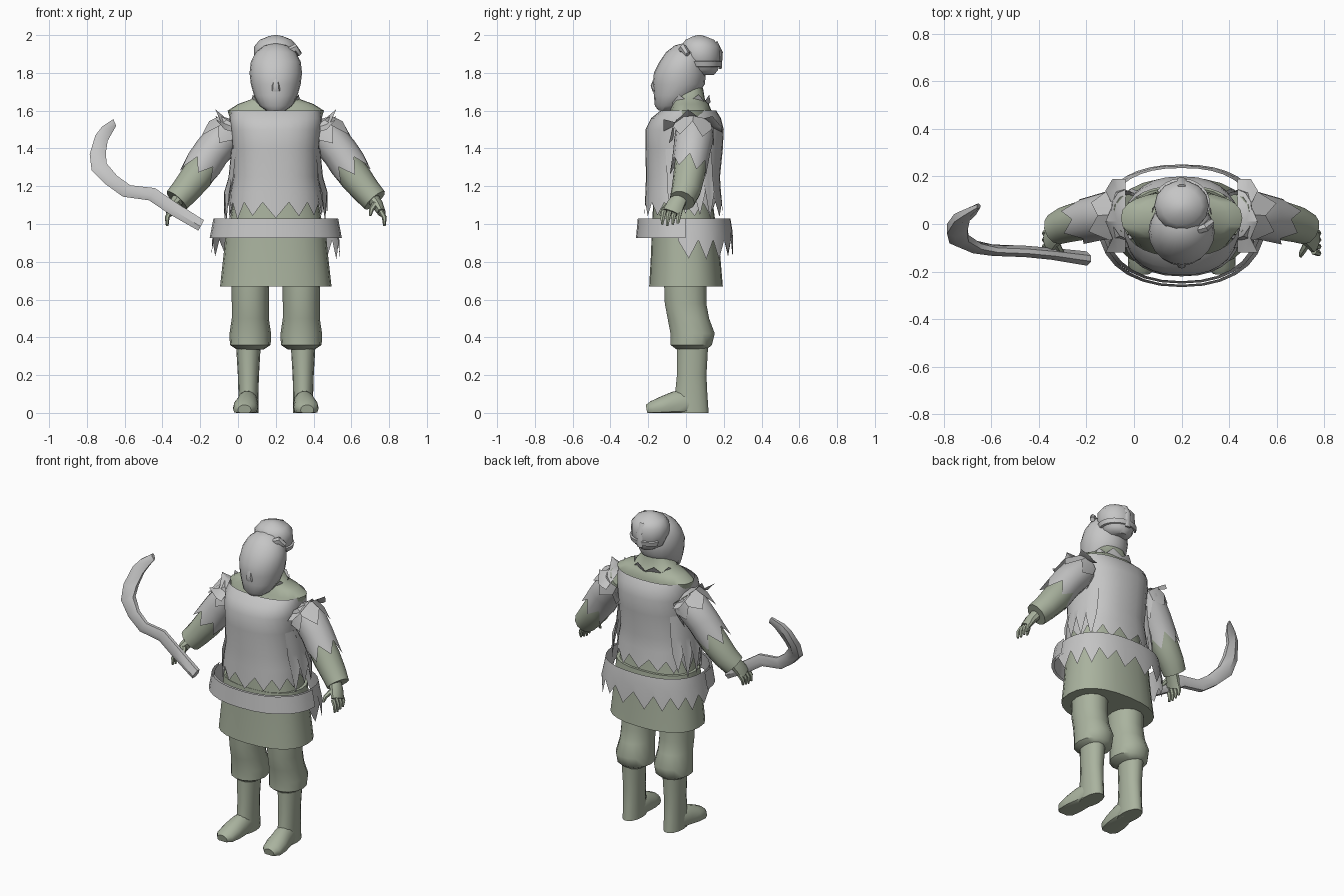
import bpy, bmesh, math, random
from mathutils import Vector

random.seed(4)
CX = 0.2  # the body's own centre line
TAU = 2 * math.pi


def material(name, rgb):
    m = bpy.data.materials.new(name)
    m.diffuse_color = (*rgb, 1)
    return m


GREY = material("light grey", (0.56, 0.56, 0.56))
GREEN = material("sage green", (0.40, 0.45, 0.345))


def grid(name, rows, mat, closed=True, caps=(False, False)):
    """Skin rows of points into one mesh."""
    bm = bmesh.new()
    vs = [[bm.verts.new(p) for p in r] for r in rows]
    n = len(rows[0])
    for a, b in zip(vs, vs[1:]):
        for i in range(n if closed else n - 1):
            j = (i + 1) % n
            bm.faces.new((a[i], a[j], b[j], b[i]))
    if caps[0]:
        bm.faces.new(vs[0])
    if caps[1]:
        bm.faces.new(vs[-1])
    bmesh.ops.recalc_face_normals(bm, faces=bm.faces)
    me = bpy.data.meshes.new(name)
    bm.to_mesh(me)
    bm.free()
    me.materials.append(mat)
    ob = bpy.data.objects.new(name, me)
    bpy.context.collection.objects.link(ob)
    return ob


def band(name, profile, mat, n=24, arc=(0, TAU), p=0.85, jag=0, cx=CX, caps=(False, False)):
    """Rings of (z, half width, front y, back y); the last may be ragged."""
    closed = arc[1] - arc[0] > 6.28
    m = n if closed else n + 1
    rows = []
    for k, (z, rx, yf, yb) in enumerate(profile):
        row = []
        for i in range(m):
            a = arc[0] + (arc[1] - arc[0]) * i / n
            c, s = math.cos(a), math.sin(a)
            x = math.copysign(abs(c) ** p, c) * rx
            y = (yb + yf) / 2 + math.copysign(abs(s) ** p, s) * (yb - yf) / 2
            dz = 0
            if jag and k == len(profile) - 1 and i % 2:
                dz = jag * random.uniform(0.75, 1.2)
            row.append((cx + x, y, z - dz))
        rows.append(row)
    return grid(name, rows, mat, closed, caps)


def tube(name, path, mat, n=12, jag=0, caps=(True, True), floor=False):
    """Path of (x, y, z, radius across, radius along y or z)."""
    pts = [Vector(q[:3]) for q in path]
    rows = []
    for k, q in enumerate(path):
        t = (pts[min(k + 1, len(pts) - 1)] - pts[max(k - 1, 0)]).normalized()
        ref = Vector((0, 0, 1)) if abs(t.y) > 0.8 else Vector((0, 1, 0))
        u = t.cross(ref).normalized()
        w = u.cross(t)
        row = []
        for i in range(n):
            a = TAU * i / n
            v = pts[k] + u * math.cos(a) * q[3] + w * math.sin(a) * q[4]
            if jag and k == len(path) - 1 and i % 2:
                v += t * jag * random.uniform(0.7, 1.3)
            if floor:
                v.z = max(v.z, 0)
            row.append(v)
        rows.append(row)
    return grid(name, rows, mat, True, caps)


# Green tunic body, shoulders and neck
band("tunic", [(0.98, .25, -.18, .16), (1.2, .21, -.17, .13), (1.45, .21, -.16, .15), (1.55, .24, -.11, .14),
               (1.6, .255, -.085, .135), (1.635, .2, -.075, .12), (1.66, .13, -.07, .1), (1.72, .085, -.06, .09)],
     GREEN)
band("skirt", [(1.02, .26, -.18, .17), (0.85, .275, -.185, .18), (0.67, .295, -.195, .195)], GREEN,
     caps=(True, True))

# Grey vest with a torn hem, loose tatters beside it
band("vest", [(1.6, .24, -.135, .16), (1.56, .245, -.185, .185), (1.5, .24, -.215, .2), (1.4, .23, -.215, .195),
              (1.25, .225, -.212, .18), (1.17, .24, -.215, .185), (1.115, .25, -.22, .195)], GREY, n=28, jag=.085)
for s, side in ((-1, "right"), (1, "left")):
    a0, a1 = (-.5, .75) if s > 0 else (math.pi - .75, math.pi + .5)
    band(side + "_tatters", [(1.4, .235, -.2, .19), (1.25, .25, -.19, .195), (1.17, .275, -.19, .205)], GREY,
         n=8, arc=(a0, a1), jag=.14)

# Stiff belt in front, ragged cloth behind
band("belt", [(1.03, .33, -.255, .25), (0.925, .35, -.265, .26)], GREY, n=14, arc=(math.pi, TAU), p=.9)
band("belt_inside", [(1.03, .315, -.24, .235), (0.925, .335, -.25, .245)], GREY, n=14, arc=(math.pi, TAU), p=.9)
band("back_cloth", [(1.03, .315, -.23, .235), (0.97, .325, -.235, .245), (0.915, .34, -.24, .25)], GREY,
     n=20, arc=(-.15, math.pi + .15), jag=.09)

# Torn collar
band("collar", [(1.625, .12, -.09, .11), (1.645, .13, -.1, .13)], GREY, n=16, jag=-.035)

# Head with a low nose
band("head", [(1.6, .05, -.145, -.06), (1.625, .085, -.165, -.01), (1.68, .115, -.17, .06), (1.74, .132, -.175, .1),
              (1.8, .139, -.17, .105), (1.86, .132, -.14, .1), (1.91, .105, -.105, .09), (1.945, .06, -.06, .06),
              (1.955, .02, -.02, .03)], GREY, n=20, p=1, caps=(True, True))
tube("nose", [(CX, -.155, 1.78, .012, .012), (CX, -.172, 1.73, .02, .015), (CX, -.165, 1.705, .024, .012)], GREY,
     n=8)

# Hair bun with its tie
band("hair_bun", [(1.79, .05, .03, .15), (1.815, .09, -.0, .172), (1.88, .115, -.03, .184), (1.94, .114, -.03, .182),
                  (1.975, .085, -.005, .15), (1.995, .035, .04, .1), (2.0, .008, .06, .08)], GREY,
     n=14, p=1, caps=(True, True))
band("hair_tie", [(1.83, .1, 0, .18), (1.833, .112, -.01, .186), (1.86, .12, -.025, .192),
                  (1.863, .108, -.02, .182)], GREY, n=14, p=1, arc=(-.6, 2.6))
tube("tie_knot", [(.26, -.03, 1.91, .02, .015), (.3, -.015, 1.93, .025, .02), (.325, .01, 1.9, .015, .015)], GREY,
     n=6)
tube("tie_strap", [(.2, .16, 1.965, .018, .008), (.2, .188, 1.91, .02, .008), (.2, .182, 1.82, .02, .008)], GREY,
     n=6)

for s, side in ((-1, "right"), (1, "left")):
    def X(d):
        return CX + s * d

    # Trouser leg gathered over the boot
    band(side + "_trouser", [(.72, .1, -.12, .11), (.58, .098, -.115, .11), (.5, .098, -.1, .125),
                             (.42, .11, -.085, .155), (.36, .108, -.085, .14), (.335, .07, -.05, .11)], GREEN,
         n=14, p=.95, cx=X(.135), caps=(True, True))
    # Boot shaft and foot
    band(side + "_boot_shaft", [(.37, .066, -.05, .12), (.2, .056, -.05, .11), (.1, .053, -.06, .115),
                                (.0, .053, -.07, .122)], GREEN, n=14, p=.95, cx=X(.145), caps=(True, True))
    tube(side + "_foot", [(X(.145), .06, .04, .04, .06), (X(.147), 0, .045, .054, .08),
                          (X(.152), -.06, .04, .06, .075), (X(.16), -.12, .03, .066, .06),
                          (X(.166), -.18, .02, .06, .043), (X(.166), -.208, .015, .035, .028)], GREEN, n=14,
         floor=True)
    # Arm with an open cuff, and a ragged sleeve over it
    tube(side + "_arm", [(X(.22), .04, 1.51, .085, .085), (X(.34), .03, 1.36, .083, .085),
                         (X(.42), .015, 1.25, .085, .083), (X(.48), 0, 1.175, .076, .078),
                         (X(.525), -.02, 1.125, .07, .068)], GREEN)
    tube(side + "_sleeve", [(X(.24), .045, 1.49, .09, .1), (X(.29), .04, 1.44, .098, .103),
                            (X(.34), .03, 1.38, .097, .098), (X(.38), .02, 1.32, .098, .095)], GREY,
         n=12, jag=.09, caps=(False, False))
    tube(side + "_shoulder_rag", [(X(.23), .04, 1.52, .085, .105), (X(.265), .035, 1.475, .112, .12)], GREY,
         n=12, jag=.08, caps=(False, False))
    # Upturned torn flap at the shoulder's end
    ys = (-.12, -.06, .01, .08, .14, .19)
    grid(side + "_shoulder_flap", [[(X(.235), y, 1.565 - abs(y - .03) * .5) for y in ys],
                                   [(X(.27), y, 1.575 - abs(y - .03) * .5) for y in ys],
                                   [(X(.32 - .03 * (i % 2)), y, 1.615 - .04 * (i % 2) - abs(y - .03) * .4)
                                    for i, y in enumerate(ys)]], GREY, closed=False)
    # Hand: palm, four fingers and thumb
    tube(side + "_palm", [(X(.51), -.03, 1.14, .035, .04), (X(.54), -.055, 1.1, .03, .048),
                          (X(.56), -.075, 1.06, .022, .05)], GREEN, n=10)
    for i in range(4):
        y = -.115 + .028 * i
        tube(side + "_finger", [(X(.555), y, 1.07, .014, .014), (X(.575), y - .008, 1.035, .013, .013),
                                (X(.575), y - .012, .99 + .006 * abs(i - 1), .007, .007)], GREEN, n=6)
    tube(side + "_thumb", [(X(.525), -.085, 1.105, .016, .016), (X(.505), -.12, 1.075, .013, .013),
                           (X(.5), -.135, 1.045, .007, .007)], GREEN, n=6)

# Hooked blade: lower edge x,z / upper edge x,z / y / half thickness
blade = [(-.21, .965, -.18, 1.02, -.145, .03), (-.36, 1.05, -.33, 1.115, -.125, .025),
         (-.47, 1.125, -.44, 1.19, -.115, .024), (-.61, 1.145, -.57, 1.205, -.11, .024),
         (-.7, 1.21, -.64, 1.255, -.095, .028), (-.775, 1.285, -.695, 1.32, -.06, .035),
         (-.785, 1.37, -.7, 1.375, -.02, .035), (-.755, 1.47, -.69, 1.44, .025, .028),
         (-.72, 1.515, -.665, 1.485, .045, .022), (-.66, 1.555, -.645, 1.52, .075, .012)]
rows = []
for x0, z0, x1, z1, y, h in blade:
    xm, zm = x0 * .6 + x1 * .4, z0 * .6 + z1 * .4
    rows.append([(x0, y - h * .6, z0), (xm, y - h, zm), (x1, y - h * .4, z1),
                 (x1, y + h * .4, z1), (xm, y + h, zm), (x0, y + h * .6, z0)])
grid("hooked_blade", rows, GREY, caps=(True, True))

# Smooth rounded forms, keep hard edges
for ob in bpy.context.scene.objects:
    ob.select_set(True)
    bpy.context.view_layer.objects.active = ob
bpy.ops.object.shade_smooth_by_angle(angle=math.radians(40))
